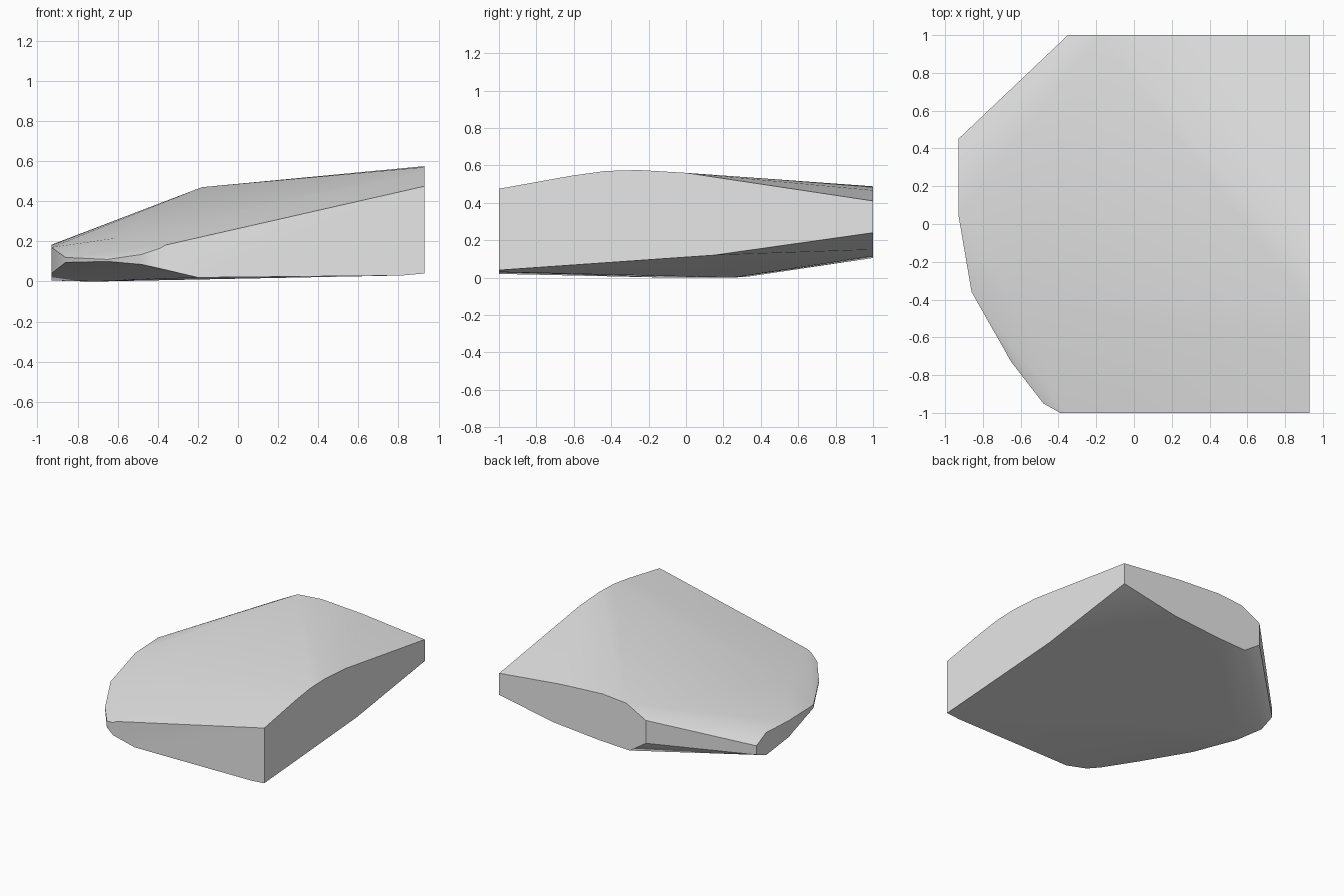
import bpy
import bmesh
import math

# Remove the default cube only
default_cube = bpy.data.objects.get("Cube")
if default_cube:
    bpy.data.objects.remove(default_cube, do_unlink=True)


def make_material(name, colour):
    """Plain flat material with matching viewport and render colour."""
    material = bpy.data.materials.new(name)
    material.use_nodes = True
    material.diffuse_color = colour
    material.node_tree.nodes["Principled BSDF"].inputs["Base Color"].default_value = colour
    return material


def hull_object(name, points, material):
    """Convex solid wrapped around a handful of guide points."""
    bm = bmesh.new()
    for point in points:
        bm.verts.new(point)
    result = bmesh.ops.convex_hull(bm, input=bm.verts)
    unused = {g for g in result["geom_interior"] + result["geom_unused"]
              if isinstance(g, bmesh.types.BMVert)}
    bmesh.ops.delete(bm, geom=list(unused), context="VERTS")
    # Merge the flat cut walls into single polygons
    bmesh.ops.dissolve_limit(bm, angle_limit=math.radians(1),
                             verts=bm.verts, edges=bm.edges)
    bmesh.ops.recalc_face_normals(bm, faces=bm.faces)
    mesh = bpy.data.meshes.new(name)
    bm.to_mesh(mesh)
    bm.free()
    mesh.materials.append(material)
    obj = bpy.data.objects.new(name, mesh)
    bpy.context.collection.objects.link(obj)
    return obj


# Flat cut walls: (position along the wall, height)
side_x, front_y, back_y = .93, -1, 1
side_wall = [(-1, .04), (-1, .475), (-.61, .545), (-.43, .57), (-.25, .575),
             (0, .56), (1, .41), (1, .24), (.15, .12)]
front_wall = [(-.39, .065), (-.39, .165), (-.36, .182), (-.2, .02), (.82, .03)]
back_wall = [(-.35, .2), (-.35, .38), (-.18, .47), (.03, .488), (.39, .467),
             (.46, .15), (.05, .115), (-.21, .105)]

# Rounded corner rim: x, y, lower height, upper height
rim = [(-.48, -.95, .085, .135), (-.65, -.73, .1, .11), (-.86, -.36, .095, .12),
       (-.93, .05, .04, .17), (-.93, .33, .005, .183), (-.93, .45, .054, .125)]

# Gentle shoulders of the upper surface and belly of the underside
shoulder = [(-.62, -.4, .215), (-.45, -.65, .2)]
belly = [(-.7, -.1, 0), (-.75, .25, 0), (-.5, -.5, .012)]

points = [(side_x, y, z) for y, z in side_wall]
points += [(x, front_y, z) for x, z in front_wall]
points += [(x, back_y, z) for x, z in back_wall]
points += [(x, y, z) for x, y, low, high in rim for z in (low, high)]
points += shoulder + belly

stone_grey = make_material("stone grey", (.8, .8, .8, 1))
fragment = hull_object("stone_fragment", points, stone_grey)

# Smooth the curved surfaces while the cut edges stay crisp
bpy.ops.object.select_all(action="DESELECT")
fragment.select_set(True)
bpy.context.view_layer.objects.active = fragment
bpy.ops.object.shade_smooth_by_angle(angle=math.radians(30))
